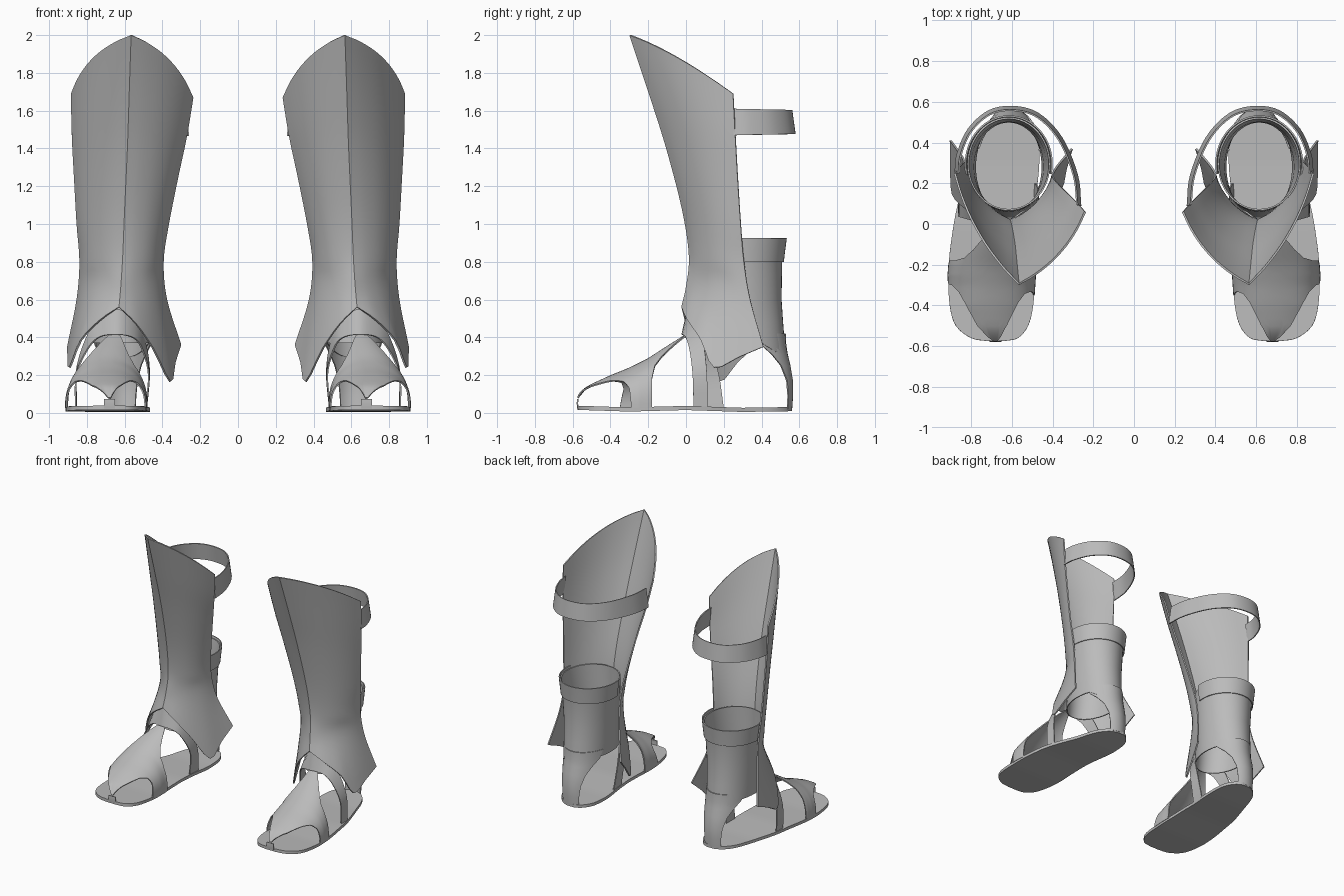
import bpy, bmesh, math
from mathutils import Vector

cube = bpy.data.objects.get("Cube")
if cube:
    bpy.data.objects.remove(cube, do_unlink=True)

grey = bpy.data.materials.new("plain grey")
grey.use_nodes = True
grey.diffuse_color = (0.5, 0.5, 0.5, 1)
grey.node_tree.nodes["Principled BSDF"].inputs["Base Color"].default_value = (0.5, 0.5, 0.5, 1)


def smooth_path(points, steps):
    """Curve through every point."""
    p = [Vector(q) for q in points]
    p = [2 * p[0] - p[1]] + p + [2 * p[-1] - p[-2]]
    out = []
    for a, b, c, d in zip(p, p[1:], p[2:], p[3:]):
        for i in range(steps):
            t = i / steps
            out.append(0.5 * (2 * b + (c - a) * t + (2 * a - 5 * b + 4 * c - d) * t * t
                              + (3 * b - a - 3 * c + d) * t ** 3))
    return out + [p[-2]]


def table(pairs, x):
    """Piecewise linear lookup."""
    for (x0, y0), (x1, y1) in zip(pairs, pairs[1:]):
        if x <= x1:
            return y0 + (y1 - y0) * max(0, x - x0) / (x1 - x0)
    return pairs[-1][1]


def sheet(name, rows, thickness=0.008, closed=False, offset=0):
    """Skin rows of points, thicken, and mirror to the other foot."""
    bm = bmesh.new()
    grid = [[bm.verts.new(p) for p in row] for row in rows]
    for r0, r1 in zip(grid, grid[1:]):
        n = len(r0)
        for i in range(n if closed else n - 1):
            j = (i + 1) % n
            bm.faces.new((r0[i], r0[j], r1[j], r1[i]))
    bmesh.ops.recalc_face_normals(bm, faces=bm.faces)
    mesh = bpy.data.meshes.new(name)
    bm.to_mesh(mesh)
    bm.free()
    mesh.materials.append(grey)
    ob = bpy.data.objects.new(name, mesh)
    bpy.context.collection.objects.link(ob)
    solid = ob.modifiers.new("thickness", 'SOLIDIFY')
    solid.thickness, solid.offset = thickness, offset
    ob.modifiers.new("other_foot", 'MIRROR').use_mirror_merge = False
    bpy.ops.object.select_all(action='DESELECT')
    ob.select_set(True)
    bpy.context.view_layer.objects.active = ob
    for m in ("thickness", "other_foot"):
        bpy.ops.object.modifier_apply(modifier=m)
    bpy.ops.object.shade_smooth_by_angle(angle=math.radians(35))
    return ob


def transpose(rows):
    return [list(c) for c in zip(*rows)]


# Foot outline: inner and outer edge along y
INNER = [(-.575, .64), (-.56, .57), (-.5, .52), (-.4, .495), (-.25, .485), (-.1, .487),
         (.1, .483), (.3, .465), (.45, .475), (.53, .52), (.56, .57)]
OUTER = [(-.575, .72), (-.56, .80), (-.5, .875), (-.4, .905), (-.25, .912), (-.1, .90),
         (.1, .865), (.3, .80), (.45, .75), (.53, .69), (.56, .63)]

# Sole: gently waved plate
WAVE = [(-.575, .027), (-.3, .018), (0, .026), (.3, .016), (.56, .02)]
inner = smooth_path([(x, y, 0) for y, x in INNER], 4)
outer = smooth_path([(x, y, 0) for y, x in OUTER], 4)
rows = []
for a, b in zip(inner, outer):
    row = [a.lerp(b, i / 6) for i in range(7)]
    for p in row:
        p.z = table(WAVE, p.y)
    rows.append(row)
sheet("sole", rows, 0.022)

# Toe strap: arched shell whose front and back edges vary round the arch
HEIGHT = [(-.575, .075), (-.56, .11), (-.52, .14), (-.4, .195), (-.3, .235),
          (-.2, .285), (-.1, .35), (.02, .425)]
FRONT = [(0, -.29), (25, -.30), (40, -.33), (52, -.39), (65, -.49), (74, -.55), (80, -.573), (90, -.573)]
BACK = [(0, -.18), (30, -.18), (48, -.165), (60, -.125), (70, -.07), (78, -.02), (84, .01), (90, .015)]
rows = []
for i in range(61):
    angle = i * 3
    side = min(angle, 180 - angle)
    y0, y1 = table(FRONT, side), table(BACK, side)
    if angle > 90:
        y0 -= .06 * max(0, 1 - side / 50)
    row = []
    for k in range(17):
        y = y0 + (y1 - y0) * k / 16
        a, b, h = table(INNER, y), table(OUTER, y), table(HEIGHT, y)
        centre = (a + b) / 2 - .03 * max(0, y + .2) / .2
        c, s = math.cos(math.radians(angle)), math.sin(math.radians(angle))
        row.append((centre + (b - a) / 2 * c, y, .025 + (h - .025) * max(s, 0) ** .8))
    rows.append(row)
# Tongue of the toe strap runs down the tip of the toe to the sole
sheet("toe_strap", rows)
sheet("toe_tab", [[(.68 + d, y, z) for d in (-.03, -.015, 0, .015, .03)]
                  for y, z in ((-.573, .073), (-.575, .05), (-.572, .025))])

# Instep strap: lower and upper edges from inner sole, over the foot, to outer sole
low = [(.49, .10, .025), (.473, .09, .2), (.505, .04, .33), (.55, 0, .395), (.64, -.02, .415),
       (.735, 0, .40), (.80, .02, .33), (.855, .035, .2), (.86, .04, .025)]
high = [(.485, .20, .025), (.47, .17, .22), (.495, .11, .38), (.55, .06, .48), (.64, .01, .55),
        (.74, .06, .49), (.805, .09, .39), (.855, .11, .22), (.855, .115, .025)]
sheet("instep_strap", [smooth_path(low, 5), smooth_path(high, 5)])


# Greave: ridged shin plate, built as an inner and an outer half
def half(ridge, edge, bulge):
    r, e = Vector(ridge), Vector(edge)
    d = e - r
    normal = Vector((abs(d.y) * (1 if d.x > 0 else -1), -abs(d.x), 0)).normalized()
    return [r.lerp(e, t) + normal * bulge * 4 * t * (1 - t)
            + Vector((0, 0, .12 * abs(r.z - e.z) * 4 * t * (1 - t)))
            for t in (0, .18, .4, .62, .82, 1)]


STATIONS = [  # ridge, inner edge, outer edge, bulge
    ((.565, -.295, 2.0), (.24, .06, 1.67), (.88, .25, 1.69), .045),
    ((.575, -.195, 1.7), (.275, .10, 1.46), (.875, .262, 1.46), .048),
    ((.585, -.10, 1.4), (.32, .145, 1.25), (.863, .275, 1.23), .05),
    ((.60, -.015, 1.07), (.37, .195, 1.0), (.85, .29, 1.0), .05),
    ((.61, .02, .83), (.398, .235, .8), (.835, .307, .8), .05),
    ((.62, .005, .67), (.38, .28, .6), (.85, .34, .6), .045)]
inner_rows = [half(r, a, b) for r, a, _, b in STATIONS]
outer_rows = [half(r, c, b) for r, _, c, b in STATIONS]
inner_rows.append([(.63, -.02, .56), (.54, .005, .47), (.45, .07, .34),
                   (.36, .17, .165), (.335, .27, .265), (.305, .37, .36)])
outer_rows.append([(.63, -.02, .56), (.73, .01, .49), (.83, .08, .385),
                   (.89, .148, .24), (.898, .28, .295), (.90, .41, .35)])
rows = [smooth_path(a, 3)[:0:-1] + smooth_path(b, 3) for a, b in zip(inner_rows, outer_rows)]
sheet("greave", transpose([smooth_path(col, 5) for col in transpose(rows)]), 0.01)


# Rings round the leg; angle 90 is the back
def ring(z, cx, cy, rx, ry, start, stop, count):
    out = []
    for i in range(count):
        t = math.radians(start + (stop - start) * i / (count - 1))
        out.append(Vector((cx + rx * math.cos(t), cy + ry * math.sin(t), z)))
    return out


# Ankle shaft: full tube, lower edge dipping towards the heel
rows = [ring(z, cx, cy, rx, ry, 0, 352.5, 48) for z, cx, cy, rx, ry in (
    (.91, .615, .295, .2, .225), (.8, .615, .285, .19, .22), (.6, .615, .28, .175, .222),
    (.48, .615, .28, .17, .23), (.38, .615, .28, .165, .245))]
for p in rows[-1]:
    p.z = .37 - .08 * max(0, (p.y - .40) / .125)
sheet("ankle_shaft", rows, closed=True)

# Heel strap: fans from the shaft to the back of the sole
rows = [ring(z, .61, cy, .165, .245, 90 - spread, 90 + spread, 13) for z, cy, spread in (
    (.42, .279, 68), (.36, .282, 62), (.31, .29, 48), (.25, .304, 36), (.17, .317, 28),
    (.09, .318, 25), (.02, .313, 24))]
sheet("heel_strap", rows)

# Collar strap round the back of the shaft
sheet("collar_strap", [ring(z, .615, .295, rx, ry, -12, 192, 33)
                       for z, rx, ry in ((.925, .212, .235), (.86, .206, .226), (.80, .20, .219))])

# Calf strap: flared band behind the knee
path = [(.268, .09), (.285, .24), (.36, .42), (.47, .535), (.59, .57), (.71, .55), (.81, .46), (.862, .34), (.872, .25)]
rows = []
for z, flare in ((1.61, -.012), (1.47, .006)):
    row = []
    for x, y in path:
        out = Vector((x - .58, y - .2, 0)).normalized() * flare
        row.append(Vector((x, y, z + (.02 * (y - .25) if z < 1.5 else -.02 * (y - .25)))) + out)
    rows.append(smooth_path(row, 5))
sheet("calf_strap", rows)
